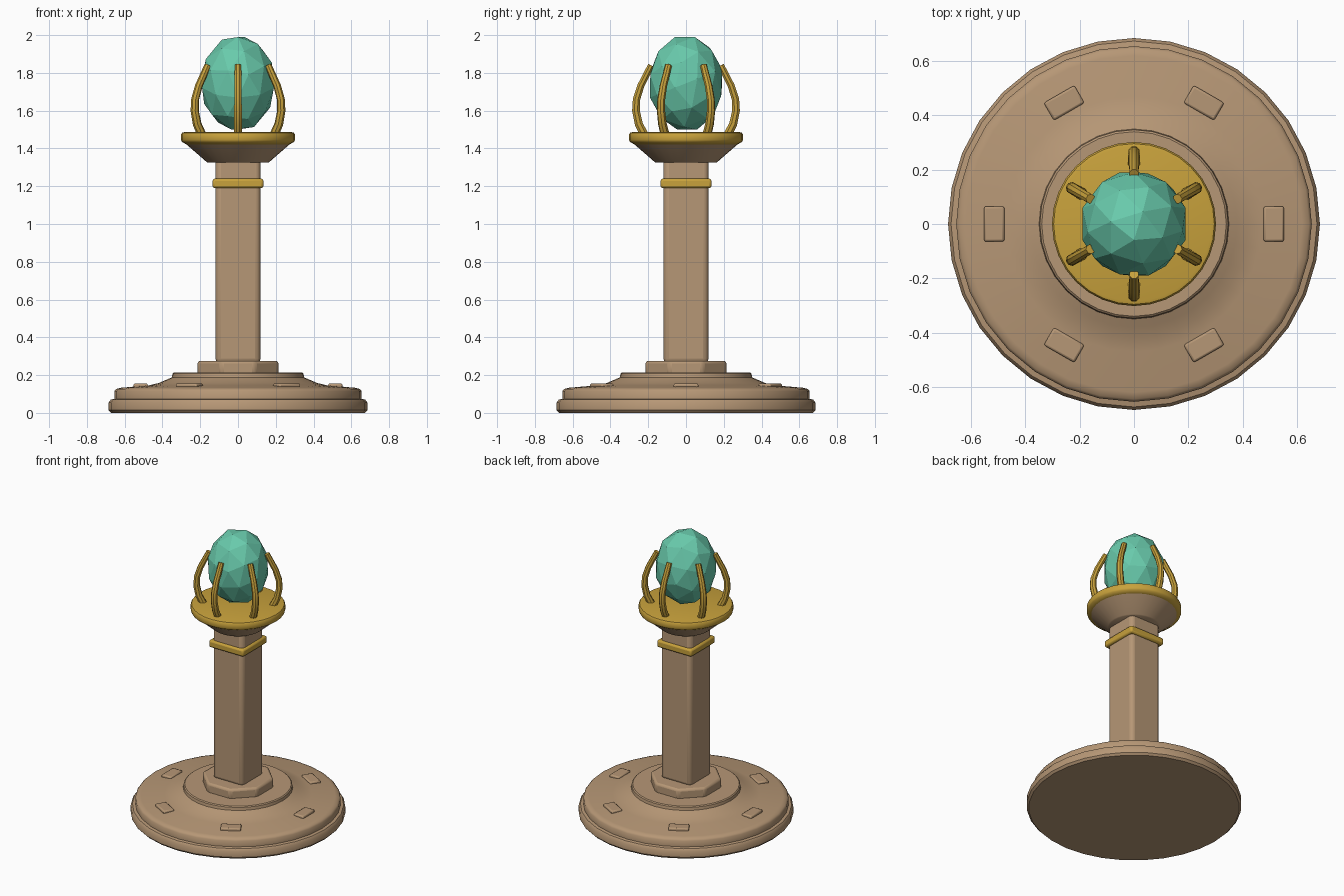
import bpy, bmesh
from math import pi, cos, sin, radians
from mathutils import Matrix, Vector

cube = bpy.data.objects.get("Cube")
if cube:
    bpy.data.objects.remove(cube, do_unlink=True)


def material(name, colour):
    m = bpy.data.materials.new(name)
    m.use_nodes = True
    m.diffuse_color = (*colour, 1)
    m.node_tree.nodes["Principled BSDF"].inputs["Base Color"].default_value = (*colour, 1)
    return m


stone = material("warm stone", (0.47, 0.31, 0.18))
gold = material("gold", (0.58, 0.36, 0.045))
crystal = material("teal crystal", (0.14, 0.59, 0.41))


def finish(name, bm, mat, smooth=True, bevel=0, segments=2):
    """Turn a bmesh into an object, with optional bevel and smooth shading."""
    bmesh.ops.recalc_face_normals(bm, faces=bm.faces)
    mesh = bpy.data.meshes.new(name)
    bm.to_mesh(mesh)
    bm.free()
    obj = bpy.data.objects.new(name, mesh)
    bpy.context.collection.objects.link(obj)
    mesh.materials.append(mat)
    if bevel:
        mod = obj.modifiers.new("soft edges", "BEVEL")
        mod.width, mod.segments = bevel, segments
    if smooth:
        bpy.ops.object.select_all(action="DESELECT")
        obj.select_set(True)
        bpy.context.view_layer.objects.active = obj
        bpy.ops.object.shade_smooth_by_angle(angle=radians(40))
    return obj


def lathe(name, profile, mat, sides=32, turn=0, **kw):
    """Revolve (radius, height) points around z and cap both ends."""
    bm = bmesh.new()
    rings = []
    for r, z in profile:
        angles = [2 * pi * i / sides + turn for i in range(sides)]
        rings.append([bm.verts.new((r * cos(a), r * sin(a), z)) for a in angles])
    for low, high in zip(rings, rings[1:]):
        for i in range(sides):
            j = (i + 1) % sides
            bm.faces.new((low[i], low[j], high[j], high[i]))
    bm.faces.new(rings[0])
    bm.faces.new(rings[-1])
    return finish(name, bm, mat, **kw)


def box(name, size, centre, mat, turn=0, **kw):
    bm = bmesh.new()
    place = Matrix.Rotation(turn, 4, "Z") @ Matrix.Translation(centre)
    bmesh.ops.create_cube(bm, size=1, matrix=place @ Matrix.Diagonal((*size, 1)))
    return finish(name, bm, mat, **kw)


# Stepped round base with a flared riser
lathe("base", [(0.672, 0), (0.685, 0.014), (0.685, 0.055), (0.674, 0.07), (0.655, 0.074),
               (0.655, 0.115), (0.645, 0.127), (0.62, 0.133), (0.47, 0.146), (0.42, 0.158),
               (0.38, 0.175), (0.35, 0.188), (0.347, 0.208), (0.34, 0.214)], stone)

# Raised blocks around the base
for k in range(6):
    box(f"base_block_{k + 1}", (0.075, 0.13, 0.06), (0.515, 0, 0.126), stone,
        turn=k * pi / 3, bevel=0.008)

# Eight-sided plinth and square column
lathe("plinth", [(0.232, 0.2), (0.232, 0.276)], stone, sides=8, turn=pi / 8, bevel=0.015)
box("column", (0.238, 0.238, 1.09), (0, 0, 0.805), stone, bevel=0.028, segments=3)
box("column_band", (0.27, 0.27, 0.05), (0, 0, 1.215), gold, bevel=0.012)

# Flared cup with a gold dish on top
lathe("cup", [(0.16, 1.325), (0.168, 1.33), (0.285, 1.432)], stone)
lathe("dish", [(0.275, 1.422), (0.298, 1.436), (0.302, 1.445), (0.302, 1.474),
               (0.296, 1.483), (0.285, 1.486)], gold)

# Faceted egg-shaped crystal
bm = bmesh.new()
bmesh.ops.create_icosphere(bm, subdivisions=2, radius=1)
bmesh.ops.rotate(bm, verts=bm.verts, matrix=Matrix.Rotation(0.3, 3, "X"))
for v in bm.verts:
    v.co = Vector((v.co.x * 0.2, v.co.y * 0.2, 1.745 + v.co.z * 0.256))
finish("crystal", bm, crystal, smooth=False)

# Six curved prongs that hold the crystal, swept as tapered tubes
path = [(0.22, 1.47), (0.25, 1.53), (0.265, 1.6), (0.262, 1.66),
        (0.24, 1.73), (0.21, 1.79), (0.185, 1.84)]
for k in range(6):
    a = pi / 6 + k * pi / 3
    out, side = Vector((cos(a), sin(a), 0)), Vector((-sin(a), cos(a), 0))
    bm = bmesh.new()
    rings = []
    for i, (r, z) in enumerate(path):
        r0, z0 = path[max(i - 1, 0)]
        r1, z1 = path[min(i + 1, len(path) - 1)]
        along = (out * (r1 - r0) + Vector((0, 0, z1 - z0))).normalized()
        across = along.cross(side)
        size = 0.024 - 0.001 * i
        rings.append([bm.verts.new(out * r + Vector((0, 0, z)) + size * (
            side * cos(t * pi / 4 + pi / 8) + across * sin(t * pi / 4 + pi / 8)))
            for t in range(8)])
    for low, high in zip(rings, rings[1:]):
        for t in range(8):
            bm.faces.new((low[t], low[t - 1], high[t - 1], high[t]))
    bm.faces.new(rings[0])
    bm.faces.new(rings[-1])
    finish(f"prong_{k + 1}", bm, gold)
